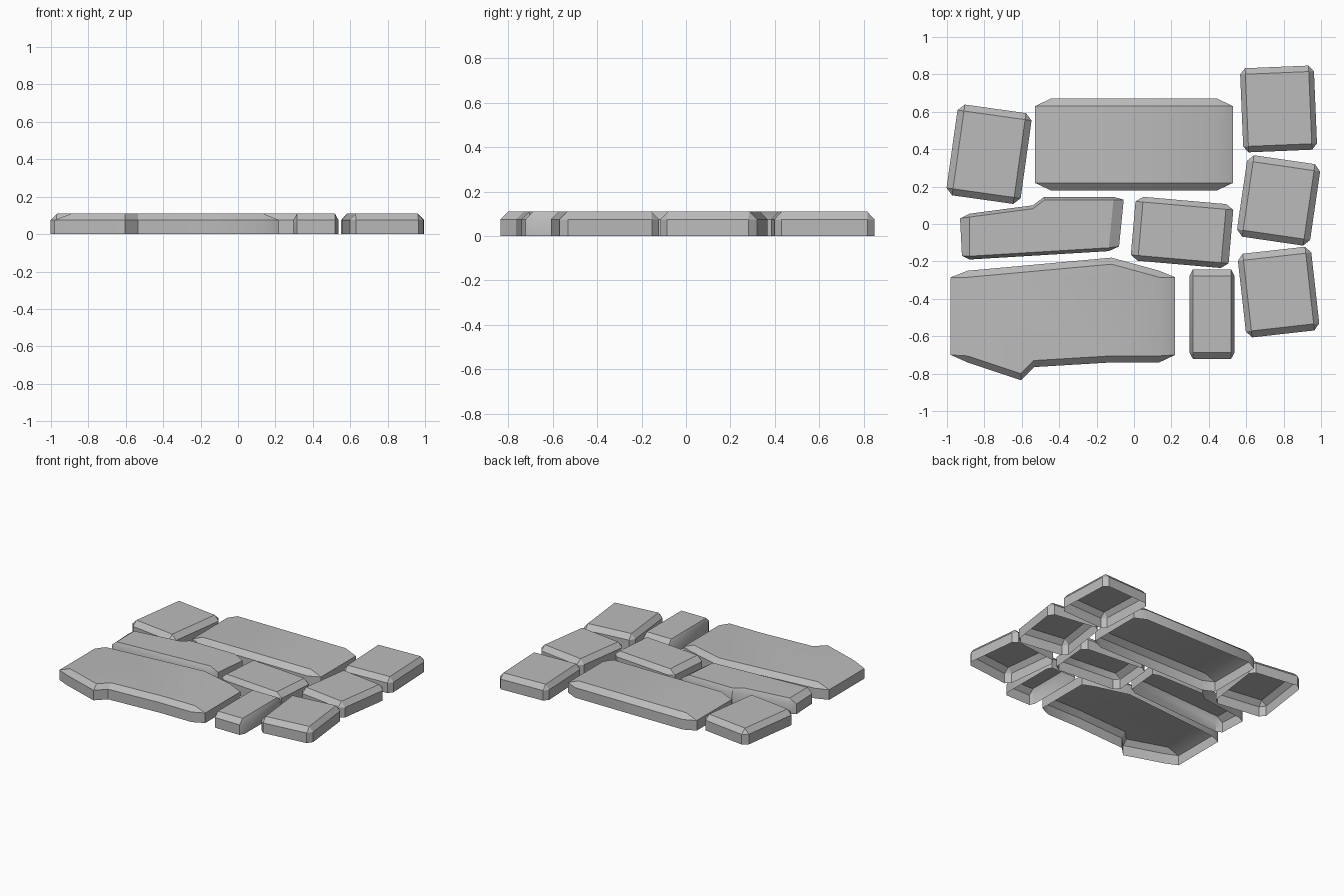
import bpy, bmesh
from math import radians
from mathutils import Matrix

cube = bpy.data.objects.get("Cube")
if cube:
    bpy.data.objects.remove(cube, do_unlink=True)

HEIGHT, SHOULDER = 0.11, 0.075

stone_grey = bpy.data.materials.new("stone grey")
stone_grey.use_nodes = True
colour = (0.5, 0.5, 0.5, 1)
stone_grey.diffuse_color = colour
stone_grey.node_tree.nodes["Principled BSDF"].inputs["Base Color"].default_value = colour


def stone(name, front, back, bevel, centre=(0, 0), angle=0):
    """Open-bottomed slab; front and back outlines run left to right, ends included."""
    bm = bmesh.new()
    outline = front + back[::-1]
    base = [bm.verts.new((x, y, 0)) for x, y in outline]
    rim = [bm.verts.new((x, y, SHOULDER)) for x, y in outline]
    top_front = [bm.verts.new((x, y + bevel, HEIGHT)) for x, y in front[1:-1]]
    top_back = [bm.verts.new((x, y - bevel, HEIGHT)) for x, y in back[1:-1]]
    bm.faces.new(top_front + top_back[::-1])
    # Vertical walls
    n = len(outline)
    for i in range(n):
        j = (i + 1) % n
        bm.faces.new((base[i], base[j], rim[j], rim[i]))
    # Long bevels with a triangle at each corner
    rim_front, rim_back = rim[:len(front)], rim[len(front):][::-1]
    for edge, top in ((rim_front, top_front), (rim_back, top_back)):
        bm.faces.new((edge[0], edge[1], top[0]))
        bm.faces.new((edge[-2], edge[-1], top[-1]))
        for i in range(len(top) - 1):
            bm.faces.new((edge[i + 1], edge[i + 2], top[i + 1], top[i]))
    # Sloping ends
    for e in (0, -1):
        bm.faces.new((rim_front[e], top_front[e], top_back[e], rim_back[e]))
    bmesh.ops.recalc_face_normals(bm, faces=bm.faces)
    if max(bm.faces, key=lambda f: f.calc_center_median().z).normal.z < 0:
        bmesh.ops.reverse_faces(bm, faces=bm.faces)
    bm.transform(Matrix.Translation((*centre, 0)) @ Matrix.Rotation(radians(angle), 4, "Z"))
    mesh = bpy.data.meshes.new(name)
    bm.to_mesh(mesh)
    bm.free()
    mesh.materials.append(stone_grey)
    obj = bpy.data.objects.new(name, mesh)
    bpy.context.collection.objects.link(obj)
    bpy.ops.object.select_all(action="DESELECT")
    obj.select_set(True)
    bpy.context.view_layer.objects.active = obj
    bpy.ops.object.shade_smooth_by_angle(angle=radians(30))


def block(name, centre, width, depth, angle, bx, by):
    """Rectangular stone with cut corners."""
    w, d = width / 2, depth / 2
    front = [(-w, by - d), (bx - w, -d), (w - bx, -d), (w, by - d)]
    stone(name, front, [(x, -y) for x, y in front], by, centre, angle)


# Rectangular paving stones
block("back_slab", (0, 0.425), 1.06, 0.49, 0, 0.085, 0.04)
block("back_left_stone", (-0.775, 0.373), 0.40, 0.49, -8, 0.035, 0.035)
block("back_right_stone", (0.773, 0.615), 0.395, 0.45, 2.4, 0.028, 0.032)
block("middle_right_stone", (0.773, 0.126), 0.395, 0.44, -8.3, 0.033, 0.035)
block("front_right_stone", (0.773, -0.364), 0.395, 0.45, 6.4, 0.03, 0.035)
block("centre_stone", (0.257, -0.045), 0.525, 0.343, -5, 0.04, 0.028)
block("narrow_stone", (0.417, -0.482), 0.24, 0.48, 0, 0.018, 0.035)

# Broken slabs with irregular long sides
stone("front_slab",
      [(-0.98, -0.70), (-0.89, -0.74), (-0.605, -0.835), (-0.535, -0.765),
       (-0.12, -0.74), (0.135, -0.74), (0.22, -0.70)],
      [(-0.98, -0.285), (-0.89, -0.25), (-0.12, -0.18), (0.135, -0.25), (0.22, -0.285)],
      0.035)
stone("middle_slab",
      [(-0.92, -0.17), (-0.88, -0.19), (-0.135, -0.145), (-0.08, -0.12)],
      [(-0.93, 0.03), (-0.88, 0.055), (-0.54, 0.10), (-0.48, 0.145),
       (-0.11, 0.145), (-0.055, 0.13)],
      0.018)
